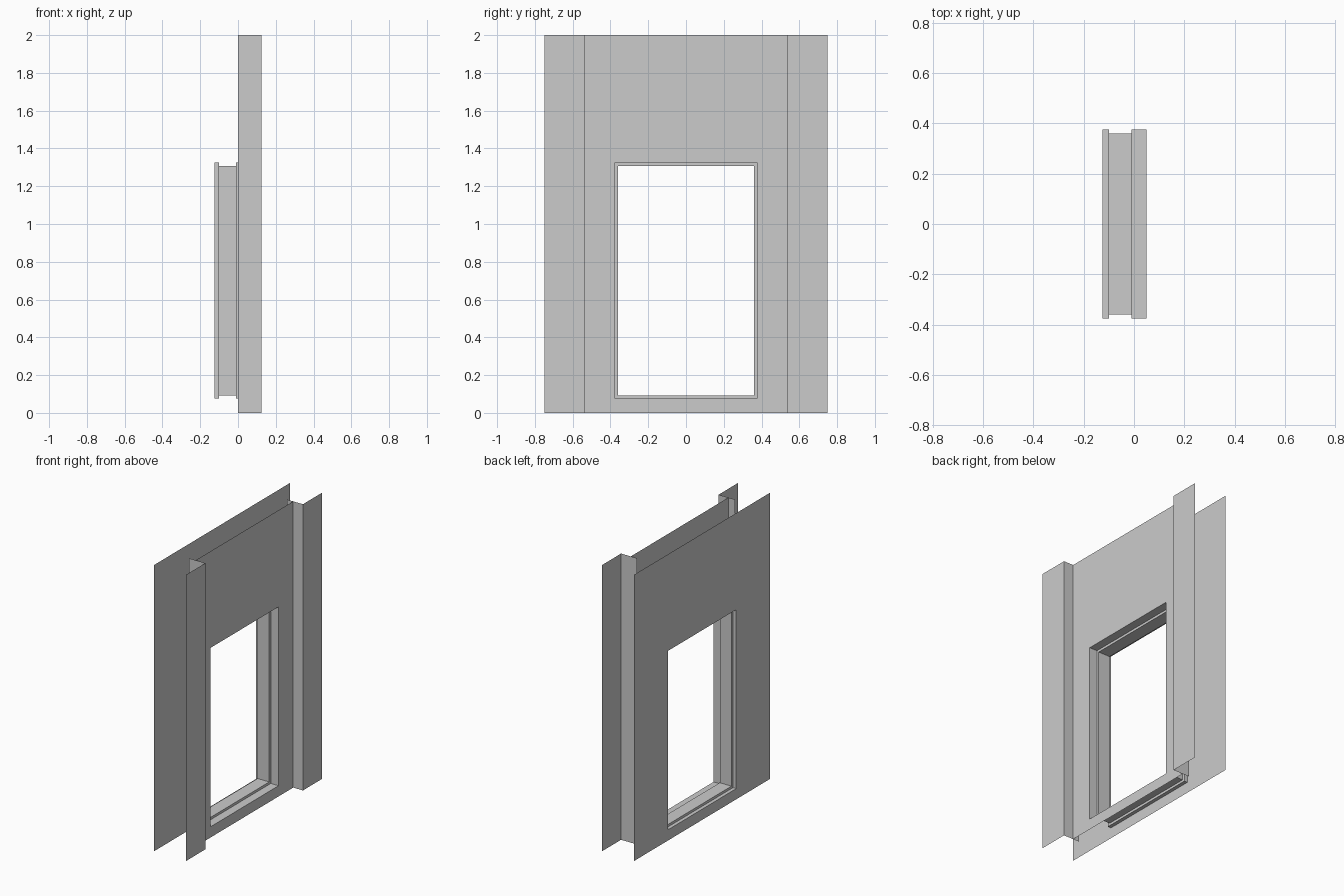
import bpy

if "Cube" in bpy.data.objects:
    bpy.data.objects.remove(bpy.data.objects["Cube"])

# Thin-sheet wall section with a framed opening; x is the depth of the wall
BACK, MID, FRONT = -0.125, 0.05, 0.125
HEIGHT = 2.0
HALF_W = 0.75        # half width of the wall
COL_Y = 0.5385       # inner edge of the side strips
OPEN = (-0.376, 0.376, 0.075, 1.325)   # opening: y0, y1, z0, z1


def make(name, verts, faces):
    mesh = bpy.data.meshes.new(name)
    mesh.from_pydata(verts, [], faces)
    mesh.update()
    ob = bpy.data.objects.new(name, mesh)
    bpy.context.collection.objects.link(ob)
    return ob


def ring(x, y0, y1, z0, z1):
    return [(x, y0, z0), (x, y1, z0), (x, y1, z1), (x, y0, z1)]


def loft(name, rings):
    """Join consecutive four-point rings with quads."""
    verts = [v for r in rings for v in r]
    faces = [(4 * i + k, 4 * i + (k + 1) % 4, 4 * i + 4 + (k + 1) % 4, 4 * i + 4 + k)
             for i in range(len(rings) - 1) for k in range(4)]
    return make(name, verts, faces)


def pierced_panel(name, x, half_w):
    return loft(name, [ring(x, -half_w, half_w, 0, HEIGHT), ring(x, *OPEN)])


# Wall sheets with the opening
pierced_panel("outer_wall_sheet", BACK, HALF_W)
pierced_panel("inner_wall_sheet", MID, COL_Y)

# Opening lining with a raised stop: (x, inset into the opening)
profile = [(MID, 0), (-0.01, 0), (-0.01, 0.017), (-0.1, 0.017), (-0.1, 0), (BACK, 0)]
y0, y1, z0, z1 = OPEN
loft("opening_frame", [ring(x, y0 + d, y1 - d, z0 + d, z1 - d) for x, d in profile])

# Side strips with their return walls, mirrored left and right
for side, s in (("left", -1), ("right", 1)):
    path = [(0.0, s * COL_Y), (FRONT, s * COL_Y), (FRONT, s * HALF_W)]
    verts = [(x, y, z) for z in (0, HEIGHT) for x, y in path]
    make(side + "_side_strip", verts, [(0, 1, 4, 3), (1, 2, 5, 4)])
